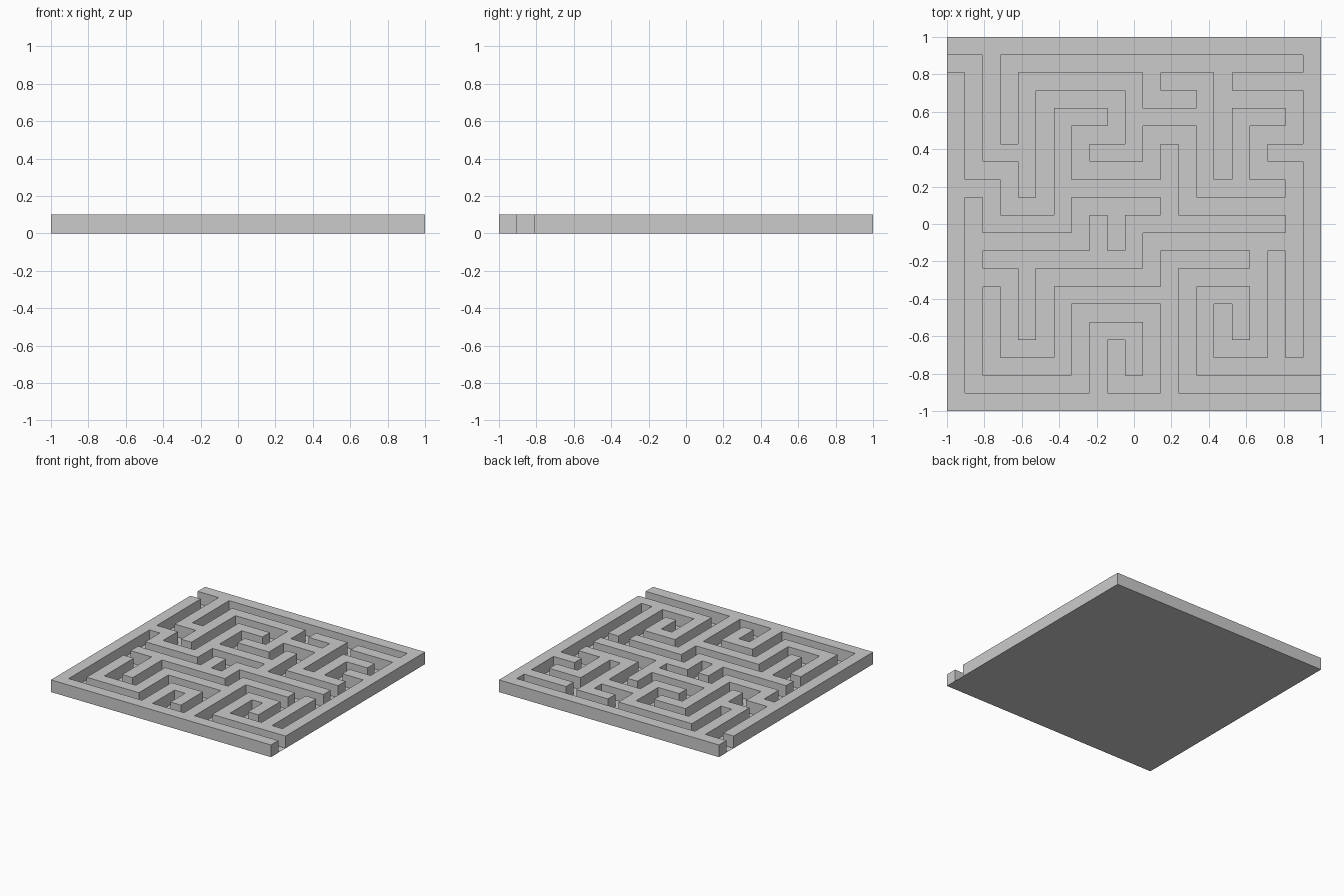
import bpy, bmesh

if "Cube" in bpy.data.objects:
    bpy.data.objects.remove(bpy.data.objects["Cube"])

N = 21                 # the board is 21 x 21 cells, walls on the even cells
CELL = 2 / N
HEIGHT = 0.1

# Wall runs on the 11 x 11 post grid, counted from the top left:
# line number -> "start-end" posts
ROWS = {0: "0-10", 1: "2-5 6-7 8-10", 2: "3-4 5-7 8-9", 3: "1-2 4-5 9-10",
        4: "0-1 3-6 7-9", 5: "1-3 5-9", 6: "1-5 6-8", 7: "3-6 7-8",
        8: "4-5", 9: "1-3 7-10", 10: "0-10"}
COLUMNS = {0: "1-10", 1: "0-3 4-5 7-9", 2: "1-4 6-8", 3: "2-5 7-9",
           4: "5-6 8-10", 5: "1-3 5-6 8-9", 6: "3-5 6-10", 7: "1-4 7-9",
           8: "2-4 7-8", 9: "6-9", 10: "0-9"}


def run_cells(runs):
    """Yield (line, position) cells covered by every run."""
    for line, text in runs.items():
        for run in text.split():
            a, b = map(int, run.split("-"))
            for k in range(2 * a, 2 * b + 1):
                yield 2 * line, k


def finish(bm, name):
    mesh = bpy.data.meshes.new(name)
    bm.to_mesh(mesh)
    bm.free()
    obj = bpy.data.objects.new(name, mesh)
    bpy.context.collection.objects.link(obj)
    return obj


cells = {(c, r) for r, c in run_cells(ROWS)} | set(run_cells(COLUMNS))

# Maze walls: merged footprint of all runs, extruded up
bm = bmesh.new()
posts = {}


def corner(i, j):
    if (i, j) not in posts:
        posts[i, j] = bm.verts.new((i * CELL - 1, 1 - j * CELL, 0))
    return posts[i, j]


for i, j in sorted(cells):
    bm.faces.new([corner(i, j + 1), corner(i + 1, j + 1),
                  corner(i + 1, j), corner(i, j)])
footprint = bm.faces[:]
top = bmesh.ops.extrude_face_region(bm, geom=footprint)["geom"]
bmesh.ops.translate(bm, vec=(0, 0, HEIGHT),
                    verts=[v for v in top if isinstance(v, bmesh.types.BMVert)])
# the floor closes the underside, so drop any leftover footprint faces
low = [f for f in bm.faces if all(v.co.z < 1e-6 for v in f.verts)]
bmesh.ops.delete(bm, geom=low, context='FACES')
bmesh.ops.dissolve_limit(bm, angle_limit=0.01, verts=bm.verts[:], edges=bm.edges[:])
bmesh.ops.recalc_face_normals(bm, faces=bm.faces[:])
finish(bm, "maze_walls")

# Floor: thin sheet under the whole maze
bm = bmesh.new()
bmesh.ops.create_grid(bm, x_segments=1, y_segments=1, size=1)
finish(bm, "floor")
